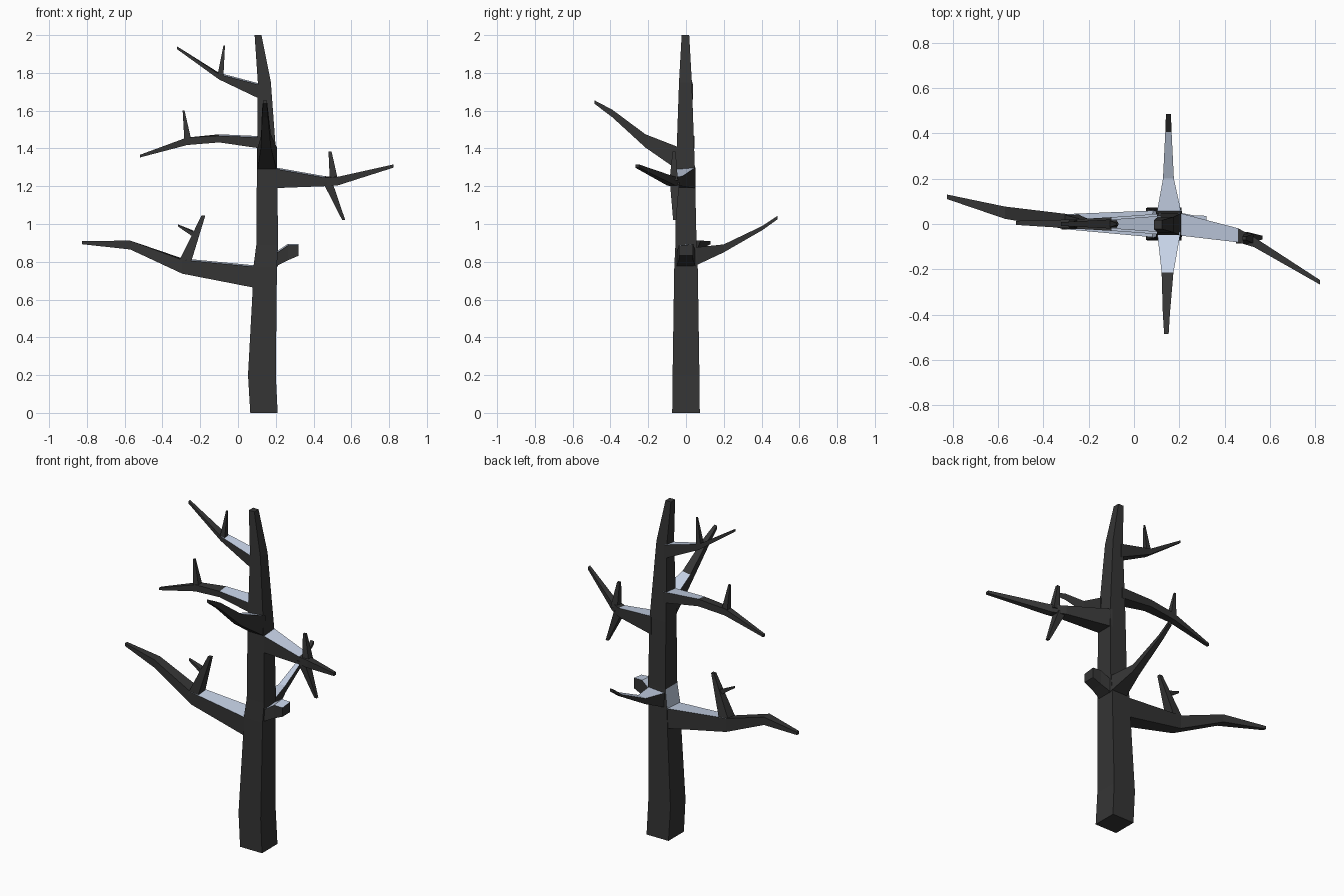
import bpy, bmesh
from mathutils import Vector


def material(name, rgb):
    m = bpy.data.materials.new(name)
    m.diffuse_color = (*rgb, 1)
    return m


BARK = material("dark bark", (0.035, 0.035, 0.035))
SNOW = material("pale snow", (0.56, 0.64, 0.79))


def loft(name, rings, is_snow=lambda seg, side: False):
    """Skin a list of four-cornered rings, closing both ends."""
    bm = bmesh.new()
    vs = [[bm.verts.new(p) for p in ring] for ring in rings]
    for i in range(len(vs) - 1):
        for k in range(4):
            n = (k + 1) % 4
            f = bm.faces.new((vs[i][k], vs[i][n], vs[i + 1][n], vs[i + 1][k]))
            f.material_index = int(is_snow(i, k))
    bm.faces.new(vs[0])
    bm.faces.new(vs[-1])
    bmesh.ops.recalc_face_normals(bm, faces=bm.faces)
    me = bpy.data.meshes.new(name)
    bm.to_mesh(me)
    bm.free()
    me.materials.append(BARK)
    me.materials.append(SNOW)
    ob = bpy.data.objects.new(name, me)
    bpy.context.collection.objects.link(ob)
    return ob


def flat_ring(x0, x1, y, z):
    return [(x0, y[0], z), (x1, y[0], z), (x1, y[1], z), (x0, y[1], z)]


def branch(name, pts, snow, tilt=0.008):
    """Upright sections (x, y, low z, high z, half width); top snowy for the first segments."""
    d = Vector((pts[-1][0] - pts[0][0], pts[-1][1] - pts[0][1], 0))
    w = Vector((0, 1, 0)) if abs(d.x) > abs(d.y) else Vector((1, 0, 0))
    rings = []
    for i, (x, y, lo, hi, hw) in enumerate(pts):
        c, s = Vector((x, y, 0)), w * hw
        t = tilt if i <= snow else 0
        rings.append([c + s + Vector((0, 0, hi)), c - s + Vector((0, 0, hi - t)),
                      c - s + Vector((0, 0, lo)), c + s + Vector((0, 0, lo))])
    return loft(name, rings, lambda seg, side: side == 0 and seg < snow)


def twig(name, a, b, r0, r1):
    ring = lambda p, r: flat_ring(p[0] - r, p[0] + r, (p[1] - r, p[1] + r), p[2])
    return loft(name, [ring(a, r0), ring(b, r1)])


# Trunk: left side carries a snow patch just above the lowest branch
trunk = [(0.065, 0.21, 0.073, 0), (0.053, 0.20, 0.071, 0.20), (0.078, 0.205, 0.064, 0.66),
         (0.082, 0.206, 0.062, 0.775), (0.097, 0.212, 0.056, 0.89), (0.10, 0.208, 0.05, 1.29),
         (0.105, 0.174, 0.034, 1.75), (0.088, 0.124, 0.02, 2.0)]
loft("trunk", [flat_ring(a, b, (-h - 0.003, h - 0.003) if z > 1 else (-h, h), z)
               for a, b, h, z in trunk],
     lambda seg, side: seg == 3 and side == 3)

# Main branches
branch("low_left_branch", [(0.10, 0, 0.66, 0.78, 0.06), (-0.295, 0.01, 0.737, 0.818, 0.034),
                           (-0.57, 0.05, 0.865, 0.912, 0.027), (-0.825, 0.12, 0.893, 0.91, 0.01)], 1)
branch("low_right_stub", [(0.19, 0, 0.77, 0.845, 0.052), (0.265, 0, 0.808, 0.895, 0.038),
                          (0.32, 0, 0.832, 0.893, 0.036)], 2)
branch("back_branch", [(0.155, 0.04, 0.775, 0.875, 0.056), (0.152, 0.20, 0.85, 0.892, 0.024),
                       (0.152, 0.405, 0.968, 0.99, 0.014), (0.152, 0.485, 1.025, 1.044, 0.011)], 2)
branch("mid_right_branch", [(0.195, 0, 1.19, 1.30, 0.05), (0.46, -0.05, 1.20, 1.253, 0.031),
                            (0.53, -0.08, 1.205, 1.25, 0.022), (0.822, -0.258, 1.298, 1.315, 0.01)], 1)
branch("front_branch", [(0.154, -0.035, 1.28, 1.405, 0.052), (0.148, -0.215, 1.405, 1.475, 0.026),
                        (0.143, -0.39, 1.565, 1.605, 0.016), (0.143, -0.485, 1.637, 1.655, 0.01)], 1)
branch("mid_left_branch", [(0.12, 0, 1.40, 1.465, 0.046), (-0.10, 0, 1.432, 1.475, 0.03),
                           (-0.27, 0, 1.418, 1.458, 0.02), (-0.52, 0.005, 1.352, 1.366, 0.009)], 1)
branch("top_left_branch", [(0.12, 0, 1.66, 1.742, 0.036), (-0.10, 0, 1.765, 1.80, 0.02),
                           (-0.322, 0, 1.925, 1.94, 0.008)], 1)

# Small twigs
twig("low_left_twig", (-0.285, 0.01, 0.79), (-0.183, 0, 1.045), 0.034, 0.01)
branch("low_left_twiglet", [(-0.235, 0, 0.93, 0.965, 0.013), (-0.318, -0.005, 0.987, 0.998, 0.006)], 0)
twig("mid_right_up_twig", (0.508, -0.065, 1.23), (0.487, -0.063, 1.385), 0.022, 0.008)
twig("mid_right_down_twig", (0.475, -0.06, 1.22), (0.56, -0.06, 1.02), 0.025, 0.008)
twig("mid_left_twig", (-0.265, 0, 1.44), (-0.288, 0, 1.60), 0.019, 0.005)
twig("top_left_twig", (-0.093, 0, 1.785), (-0.073, 0, 1.945), 0.016, 0.004)
